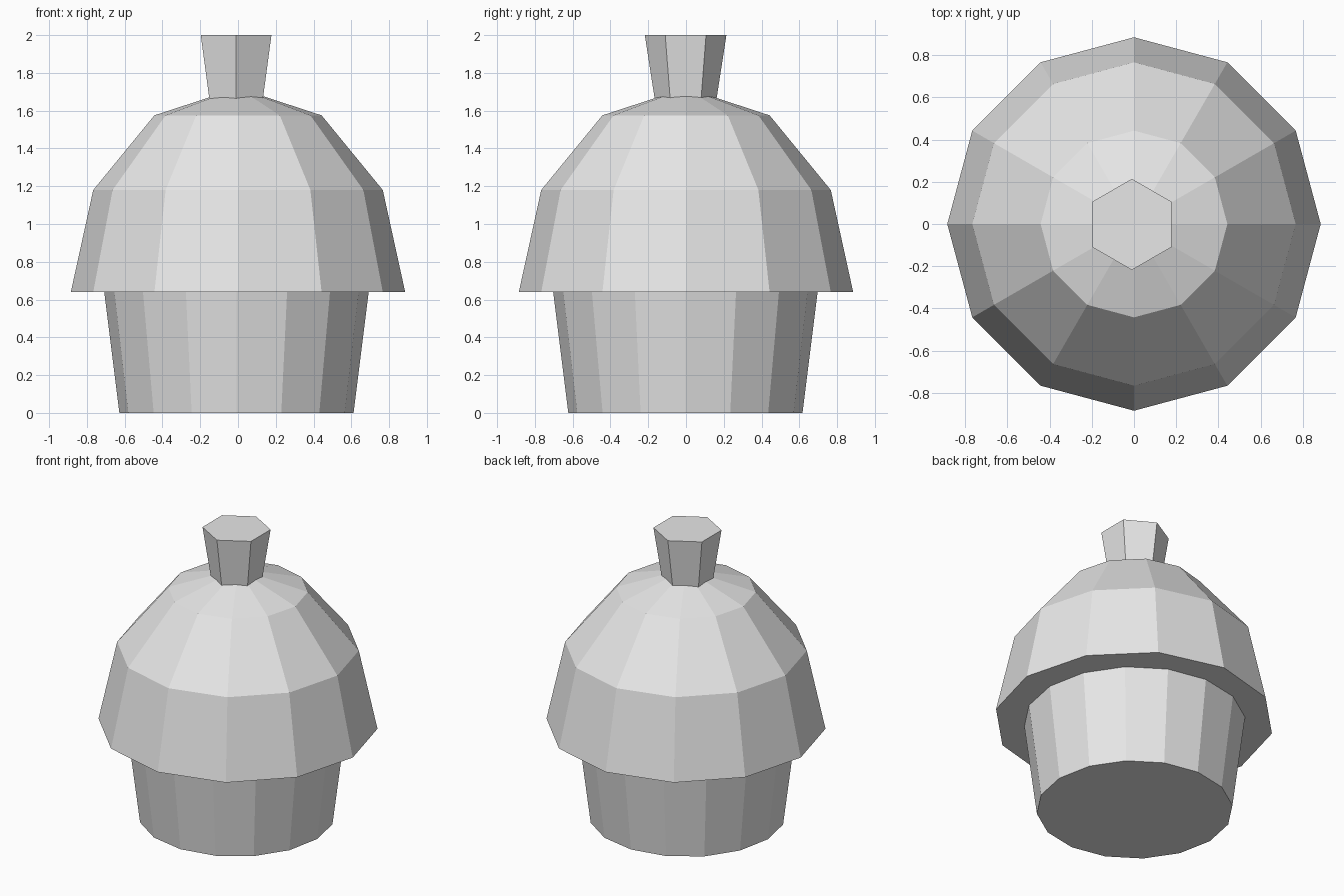
import bpy
import math

cube = bpy.data.objects.get("Cube")
if cube:
    bpy.data.objects.remove(cube, do_unlink=True)

# One plain colour for the whole model
grey = bpy.data.materials.new("light_grey")
grey.use_nodes = True
colour = (0.8, 0.8, 0.8, 1)
grey.diffuse_color = colour
grey.node_tree.nodes["Principled BSDF"].inputs["Base Color"].default_value = colour


def lathe(name, sides, profile, centre=(0, 0), turn=0):
    """Flat-faced turned solid from (radius, height) points, capped at both ends."""
    verts, faces = [], []
    for radius, z in profile:
        for i in range(sides):
            a = turn + math.tau * i / sides
            verts.append((radius * math.cos(a), radius * math.sin(a), z))
    for k in range(len(profile) - 1):
        for i in range(sides):
            j = (i + 1) % sides
            low, high = k * sides, (k + 1) * sides
            faces.append((low + i, low + j, high + j, high + i))
    faces.append(tuple(reversed(range(sides))))
    top = (len(profile) - 1) * sides
    if profile[-1][0] > 0.01:
        faces.append(tuple(range(top, top + sides)))
    mesh = bpy.data.meshes.new(name)
    mesh.from_pydata(verts, [], faces)
    if profile[-1][0] <= 0.01:
        # Merge the last ring into a pointed tip
        import bmesh
        bm = bmesh.new()
        bm.from_mesh(mesh)
        bmesh.ops.remove_doubles(bm, verts=bm.verts, dist=0.0001)
        bm.to_mesh(mesh)
        bm.free()
    mesh.materials.append(grey)
    obj = bpy.data.objects.new(name, mesh)
    obj.location = (*centre, 0)
    bpy.context.collection.objects.link(obj)
    return obj


# Tapered cup
lathe("cup", 16, [(0.62, 0), (0.70, 0.64)], (-0.008, -0.003))

# Half-sphere top in three bands
R, H, BASE = 0.885, 1.08, 0.64
dome = [(R * math.cos(math.radians(a)), BASE + H * math.sin(math.radians(a)))
        for a in (0, 30, 60, 90)]
lathe("dome_top", 12, dome)

# Flared six-sided stem, sunk into the dome
lathe("stem", 6, [(0.154, 1.6), (0.216, 2.0)], (-0.01, -0.002), math.pi / 6)
